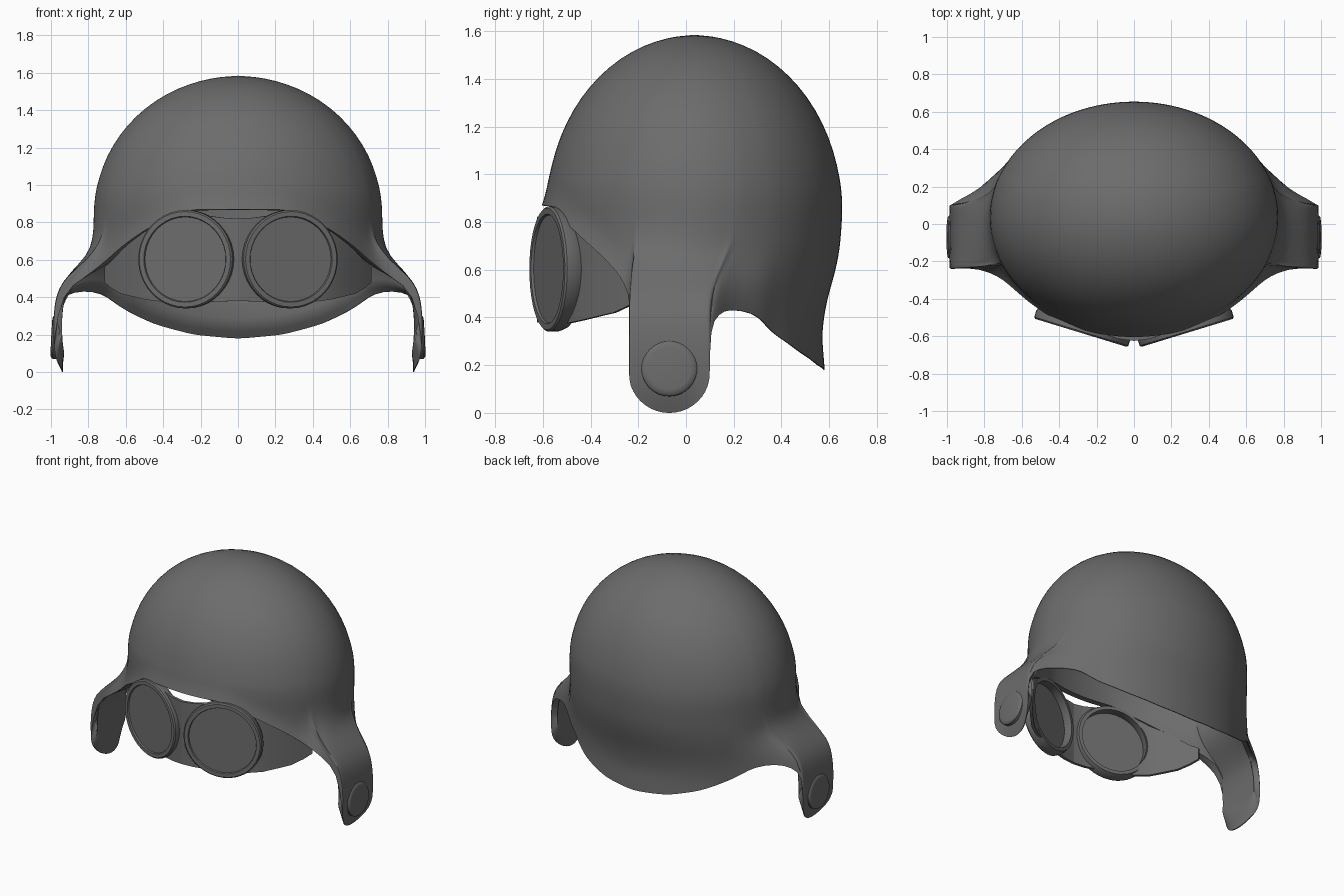
import bpy, bmesh
from math import sin, cos, exp, pi, radians, sqrt, ceil
from mathutils import Matrix

if "Cube" in bpy.data.objects:
    bpy.data.objects.remove(bpy.data.objects["Cube"])

DARK = bpy.data.materials.new("dark_grey")
DARK.diffuse_color = (.15, .15, .15, 1)
DARK.use_nodes = True
DARK.node_tree.nodes["Principled BSDF"].inputs["Base Color"].default_value = DARK.diffuse_color


def interp(table, v):
    """Piecewise-linear lookup in a table of (key, value), keys descending."""
    if v >= table[0][0]:
        return table[0][1]
    for (a, fa), (b, fb) in zip(table, table[1:]):
        if v >= b:
            return fa + (fb - fa) * (a - v) / (a - b)
    return table[-1][1]


def finish(name, bm, mods, angle=40):
    has_group = bm.verts.layers.deform.active is not None
    me = bpy.data.meshes.new(name)
    bm.to_mesh(me)
    bm.free()
    me.materials.append(DARK)
    ob = bpy.data.objects.new(name, me)
    bpy.context.collection.objects.link(ob)
    if has_group:
        ob.vertex_groups.new(name="thickness")
    for kind, props in mods:
        m = ob.modifiers.new(kind.title(), kind)
        for k, v in props.items():
            setattr(m, k, v)
    bpy.ops.object.select_all(action='DESELECT')
    ob.select_set(True)
    bpy.context.view_layer.objects.active = ob
    for m in list(ob.modifiers):
        bpy.ops.object.modifier_apply(modifier=m.name)
    bpy.ops.object.shade_smooth_by_angle(angle=radians(angle))
    return ob


def grid(columns):
    """Skin a list of equally long columns of points."""
    bm = bmesh.new()
    vs = [[bm.verts.new(p) for p in c] for c in columns]
    for a, b in zip(vs, vs[1:]):
        for i in range(len(a) - 1):
            bm.faces.new((a[i], a[i + 1], b[i + 1], b[i]))
    bmesh.ops.remove_doubles(bm, verts=bm.verts, dist=1e-4)
    bmesh.ops.dissolve_degenerate(bm, edges=bm.edges, dist=1e-5)
    bmesh.ops.recalc_face_normals(bm, faces=bm.faces)
    return bm


def lathe(profile, matrix, segs=40):
    """Spin a closed (radius, height) profile about local z, then place it."""
    bm = bmesh.new()
    rings = [[bm.verts.new((r * cos(2 * pi * i / segs), r * sin(2 * pi * i / segs), h))
              for i in range(segs)] for r, h in profile]
    for a, b in zip(rings, rings[1:] + rings[:1]):
        for i in range(segs):
            j = (i + 1) % segs
            bm.faces.new((a[i], a[j], b[j], b[i]))
    bmesh.ops.remove_doubles(bm, verts=bm.verts, dist=1e-5)
    bmesh.ops.recalc_face_normals(bm, faces=bm.faces)
    bm.transform(matrix)
    return bm


MIRROR = ('MIRROR', {'use_clip': True, 'merge_threshold': 0.001})

# Helmet: ellipsoid dome whose columns run down to a varying rim and ear flaps
BACK = [(.85, 1), (.7, .985), (.6, .955), (.45, .885), (.33, .86), (.18, .88)]
FLAP_X = [(.85, .775), (.65, .8), (.55, .89), (.48, .945), (.42, .972),
          (.3, .988), (.15, .985), (.07, .975), (0, .94)]


def shell_point(theta, z, rim, w, yf):
    t = radians(theta)
    r = sqrt(max(0, 1 - ((z - .85) / .735) ** 2)) if z > .85 else 1
    if theta < 66:  # the brow edge flares slightly
        r += .03 * max(0, 1 - (z - rim) / .12) ** 2
    k = interp(BACK, z) if theta > 90 else 1
    x, y = .772 * r * sin(t), .035 - .622 * r * k * cos(t)
    q = min(1, max(0, (.8 - z) / .3))
    wide = exp(-((theta - 87) / 22) ** 2)
    s = (wide * (1 - q) + w * q) * q * q * (3 - 2 * q)
    return (x + (interp(FLAP_X, z) - x) * s, y + (yf - y) * s, z)


# Keys: angle from front, rim height, flap weight, flap y
keys = [(0, .87, 0, -.6), (20, .868, 0, -.5), (38, .765, 0, -.4), (52, .665, 0, -.35),
        (61, .58, .2, -.3), (65, .5, .5, -.24), (67, .43, .9, -.24)]
for i in range(11):
    a = pi * (1 - i / 10)
    keys.append((69 + 3.6 * i, .165 - .168 * sin(a), 1, -.07 + .172 * cos(a)))
keys += [(106, .36, 1, .1), (108, .415, .8, .12), (111, .437, .45, .12),
         (118, .42, .15, .25), (128, .335, 0, .35), (145, .255, 0, .4),
         (162, .2, 0, .5), (180, .178, 0, .58)]
cols = []
for a, b in zip(keys, keys[1:]):
    n = ceil((b[0] - a[0]) / 8)
    cols += [[p + (q - p) * i / n for p, q in zip(a, b)] for i in range(n)]
cols.append(keys[-1])
columns = []
for theta, rim, w, yf in cols:
    zs = [.85 + .735 * cos(radians(10 * i)) for i in range(8)]
    zs += [.978 + (rim - .978) * i / 11 for i in range(12)]
    columns.append([shell_point(theta, z, rim, w, yf) for z in zs])
bm = grid(columns)
if max(bm.faces, key=lambda f: f.calc_center_median().z).normal.z < 0:
    bmesh.ops.reverse_faces(bm, faces=bm.faces)
# Thin the shell towards its rim
weight = bm.verts.layers.deform.verify()
for v in bm.verts:
    v[weight][0] = 1
for e in bm.edges:
    if e.is_boundary and max(abs(v.co.x) for v in e.verts) > 1e-3:
        for v in e.verts:
            v[weight][0] = 0
finish("helmet_shell", bm, [
    MIRROR, ('SUBSURF', {'levels': 1}),
    ('SOLIDIFY', {'thickness': .045, 'offset': -1, 'vertex_group': "thickness",
                  'thickness_vertex_group': .12})], 50)

# Round ear pads on the flaps
finish("ear_pads", lathe(
    [(0, .015), (.09, .014), (.109, .011), (.117, .002), (.117, -.02), (0, -.02)],
    Matrix.Translation((.984, -.07, .187)) @ Matrix.Rotation(radians(87), 4, 'Y'), 32), [MIRROR])

# Goggle rims and lenses, angled outwards
place = (Matrix.Translation((.284, -.582, .603)) @ Matrix.Rotation(radians(17), 4, 'Z')
         @ Matrix.Rotation(pi / 2, 4, 'X'))
finish("goggle_rims", lathe(
    [(.226, -.008), (.23, 0), (.255, 0), (.263, -.008), (.263, -.045), (.25, -.075), (.226, -.075)],
    place), [MIRROR], 35)
finish("goggle_lenses", lathe([(0, -.01), (.228, -.01), (.228, -.02), (0, -.02)], place), [MIRROR])

# Goggle mask: tapered curved band with lens holes
cutter = finish("lens_hole_cutter", lathe([(0, .2), (.23, .2), (.23, -.3), (0, -.3)], place), [])
cutter.hide_render = True
band = [(0, -.625, .82, .38), (.08, -.615, .825, .378), (.16, -.59, .835, .375),
        (.3, -.535, .835, .372), (.42, -.488, .81, .378), (.5, -.44, .765, .388),
        (.57, -.37, .715, .405), (.63, -.305, .65, .42), (.68, -.24, .59, .45),
        (.715, -.19, .56, .48)]
bm = grid([[(x, y, zt + (zb - zt) * i / 6) for i in range(7)] for x, y, zt, zb in band])
bm.faces.ensure_lookup_table()
if bm.faces[0].normal.y > 0:
    bmesh.ops.reverse_faces(bm, faces=bm.faces)
finish("goggle_mask", bm, [
    ('SOLIDIFY', {'thickness': .02, 'offset': -1}),
    ('BOOLEAN', {'operation': 'DIFFERENCE', 'solver': 'EXACT', 'object': cutter}),
    MIRROR])
bpy.data.objects.remove(cutter)
